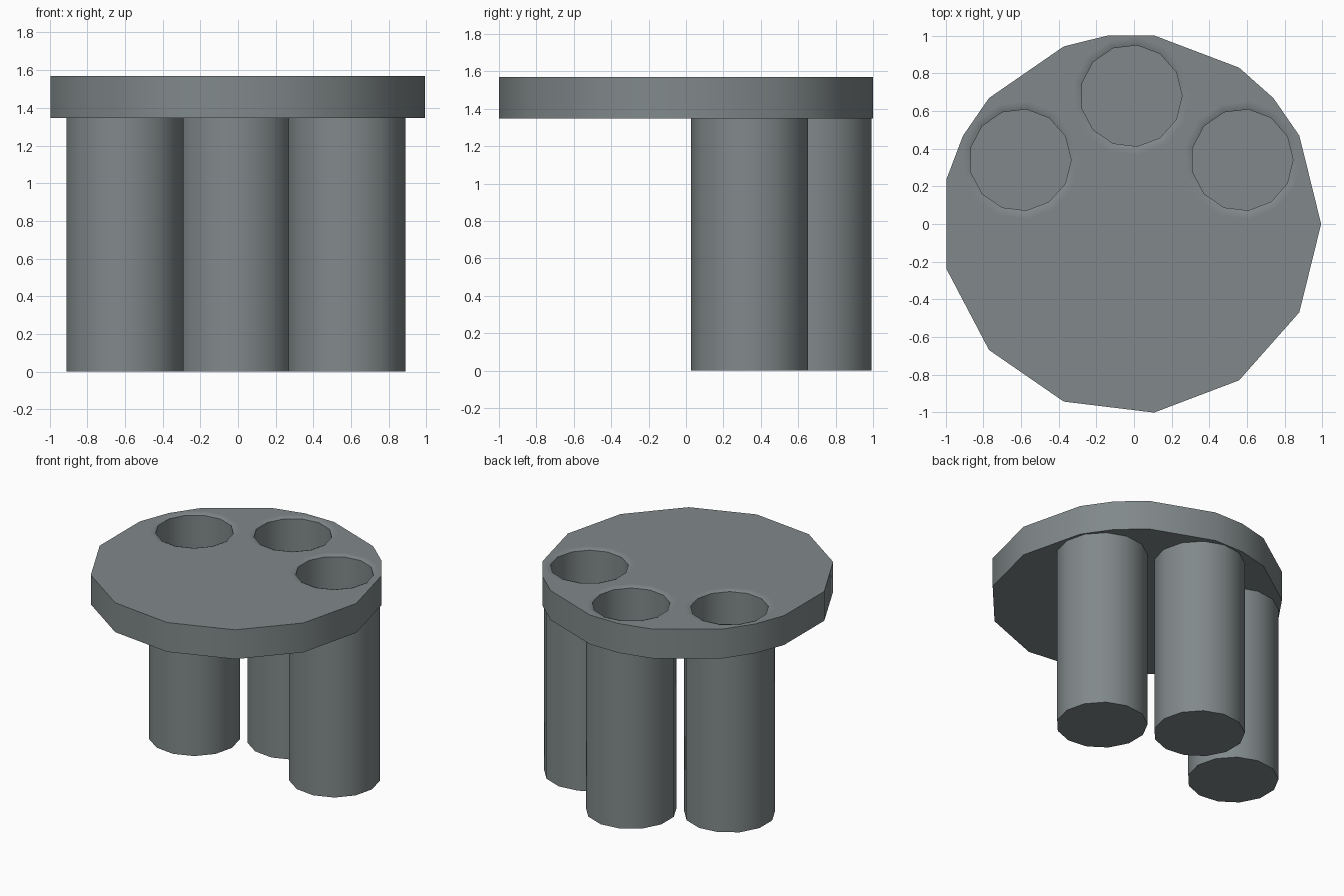
import bpy, bmesh, math

if "Cube" in bpy.data.objects:
    bpy.data.objects.remove(bpy.data.objects["Cube"])

SIDES = 13
CX = -0.015                  # centre of the plate
PLATE_R, TOP, UNDER = 1.008, 1.57, 1.347
OUTER_R, INNER_R, FLOOR = 0.315, 0.27, 0.04
STEP = 2 * math.pi / SIDES
TUBES = {"right_cup": 30, "back_cup": 90, "left_cup": 150}

grey = bpy.data.materials.new("slate_grey")
grey.diffuse_color = (0.22, 0.25, 0.255, 1)
grey.use_nodes = True
grey.node_tree.nodes["Principled BSDF"].inputs["Base Color"].default_value = grey.diffuse_color


def centre(deg):
    a = math.radians(deg)
    return CX + 0.68 * math.cos(a), 0.68 * math.sin(a)


def ring(bm, cx, cy, r, z, steps=range(SIDES)):
    return [bm.verts.new((cx + r * math.cos(k * STEP), cy + r * math.sin(k * STEP), z))
            for k in steps]


def bridge(bm, a, b):
    n = len(a)
    for i in range(n):
        j = (i + 1) % n
        bm.faces.new((a[i], a[j], b[j], b[i]))


def finish(bm, name):
    mesh = bpy.data.meshes.new(name)
    bm.to_mesh(mesh)
    bm.free()
    ob = bpy.data.objects.new(name, mesh)
    bpy.context.collection.objects.link(ob)
    mesh.materials.append(grey)
    bpy.ops.object.select_all(action='DESELECT')
    ob.select_set(True)
    bpy.context.view_layer.objects.active = ob
    bpy.ops.object.shade_smooth_by_angle(angle=math.radians(40))
    return ob


def loop_edges(bm, verts):
    n = len(verts)
    return [bm.edges.get((verts[i], verts[(i + 1) % n]))
            or bm.edges.new((verts[i], verts[(i + 1) % n])) for i in range(n)]


# Plate: thirteen sides, with three extra corners beside the cups
bm = bmesh.new()
corners = sorted(list(range(SIDES)) + [1.5, 3.5, 5.5])
low = ring(bm, CX, 0, PLATE_R, UNDER, corners)
high = ring(bm, CX, 0, PLATE_R, TOP, corners)
bridge(bm, low, high)
for rim, z, up in ((low, UNDER, -1), (high, TOP, 1)):
    edges = loop_edges(bm, rim)
    for deg in TUBES.values():
        edges += loop_edges(bm, ring(bm, *centre(deg), OUTER_R, z))
    res = bmesh.ops.triangle_fill(bm, edges=edges, use_beauty=True, normal=(0, 0, up))
    for f in res["geom"]:
        if isinstance(f, bmesh.types.BMFace):
            f.normal_update()
            if f.normal.z * up < 0:
                f.normal_flip()
finish(bm, "round_plate")

# Cups: hollow tubes with a closed base and a slightly eased lip
for name, deg in TUBES.items():
    bm = bmesh.new()
    x, y = centre(deg)
    base = ring(bm, x, y, OUTER_R, 0)
    bridge(bm, base, ring(bm, x, y, OUTER_R, UNDER))
    bm.faces.new(base[::-1])
    profile = [(INNER_R, FLOOR), (INNER_R, TOP - 0.01), (0.295, TOP), (OUTER_R, TOP)]
    rings = [ring(bm, x, y, r, z) for r, z in profile]
    for a, b in zip(rings, rings[1:]):
        bridge(bm, b, a)
    bm.faces.new(rings[0])
    finish(bm, name)
